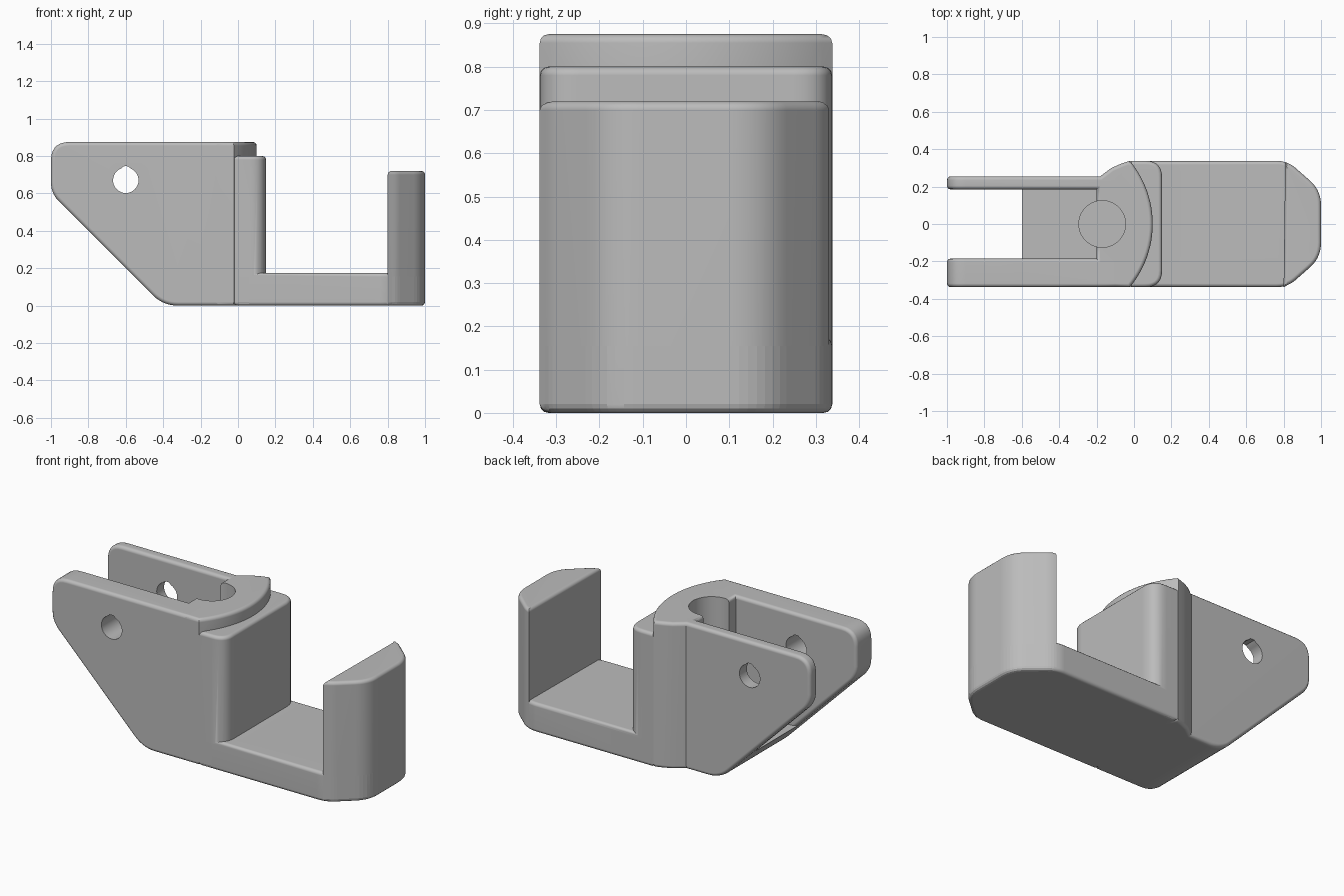
import bpy, bmesh, math
from mathutils import Vector

cube = bpy.data.objects.get("Cube")
if cube:
    bpy.data.objects.remove(cube, do_unlink=True)

grey = bpy.data.materials.new("plain grey")
grey.use_nodes = True
grey.diffuse_color = (0.5, 0.5, 0.5, 1)
grey.node_tree.nodes["Principled BSDF"].inputs["Base Color"].default_value = (0.5, 0.5, 0.5, 1)

W = 0.338      # half width
RIM = 0.02     # edge rounding


def rounded(corners, steps=7):
    """Outline from (u, v, radius) corners, each one eased over its radius."""
    out = []
    for i, (u, v, r) in enumerate(corners):
        p = Vector((u, v))
        if r == 0:
            out.append(p)
            continue
        a = Vector(corners[i - 1][:2])
        b = Vector(corners[(i + 1) % len(corners)][:2])
        a = p + (a - p).normalized() * r
        b = p + (b - p).normalized() * r
        for k in range(steps + 1):
            t = k / steps
            out.append(a * (1 - t) ** 2 + p * 2 * t * (1 - t) + b * t * t)
    return out


def prism(name, outline, axis, lo, hi, rim=RIM):
    """Extrude an outline along y or z and round the edges of both caps."""
    bm = bmesh.new()
    place = (lambda p, h: (p[0], p[1], h)) if axis == "z" else (lambda p, h: (p[0], h, p[1]))
    caps = []
    for h in (lo, hi):
        caps.append([bm.verts.new(place(p, h)) for p in outline])
    ends = [bm.faces.new(c) for c in caps]
    n = len(outline)
    for i in range(n):
        j = (i + 1) % n
        bm.faces.new((caps[0][i], caps[0][j], caps[1][j], caps[1][i]))
    bmesh.ops.recalc_face_normals(bm, faces=bm.faces[:])
    if rim:
        edges = [e for f in ends for e in f.edges]
        bmesh.ops.bevel(bm, geom=edges, offset=rim, segments=3, profile=0.5,
                        affect='EDGES', clamp_overlap=False)
        bmesh.ops.recalc_face_normals(bm, faces=bm.faces[:])
    mesh = bpy.data.meshes.new(name)
    bm.to_mesh(mesh)
    bm.free()
    mesh.materials.append(grey)
    obj = bpy.data.objects.new(name, mesh)
    bpy.context.collection.objects.link(obj)
    return obj


def circle(u, v, r, n=40):
    return [(u + r * math.cos(math.tau * i / n), v + r * math.sin(math.tau * i / n))
            for i in range(n)]


# Central core with an arched crown and a flared back side
arc_r = 0.528
half = math.asin(W / arc_r)
arch = [Vector((0.1 - arc_r + arc_r * math.cos(a), arc_r * math.sin(a)))
        for a in (half * (k / 12 - 1) for k in range(25))]
flare = [Vector(p) for p in ((-0.07, 0.322), (-0.12, 0.3), (-0.18, 0.255), (-0.2, 0.24))]
core = prism("bracket", [Vector((-0.2, -W))] + arch + flare, "z", 0, 0.875)

# Side arms and the floor between them
arm_side = rounded([(-1, 0.875, 0.1), (-1, 0.6, 0.06), (-0.4, 0, 0.08),
                    (-0.1, 0, 0), (-0.1, 0.875, 0)])
floor_side = rounded([(-0.6, 0.2, 0), (-0.4, 0, 0.08), (-0.1, 0, 0), (-0.1, 0.2, 0)])
parts = [
    prism("front_arm", arm_side, "y", -W, -0.185),
    prism("back_arm", arm_side, "y", 0.185, 0.255),
    prism("slot_floor", floor_side, "y", -0.25, 0.225, 0),
]

# Stepped block, base plate and end post
block_plan = rounded([(-0.02, -W, 0), (0.15, -W, 0.09), (0.15, W, 0.09), (-0.02, W, 0)])


def end_plan(start):
    return rounded([(start, -W, 0), (0.82, -W, 0.06 if start < 0.5 else 0.015),
                    (1, -0.18, 0.08), (1, 0.18, 0.08),
                    (0.82, W, 0.06 if start < 0.5 else 0.015), (start, W, 0)])


post_plan = [Vector((0.8, p.y)) if p.x < 0.8 else p for p in end_plan(0.0)]
post_plan = [p for i, p in enumerate(post_plan) if (p - post_plan[i - 1]).length > 0.012]
parts += [
    prism("step_block", block_plan, "z", 0, 0.8),
    prism("base_plate", end_plan(0.0), "z", 0, 0.175),
    prism("end_post", post_plan, "z", 0, 0.72),
]

# Cutters: round socket and the pin hole through both arms
pin = [(u, v + (0.008 if v > 0.735 else 0)) for u, v in circle(-0.6, 0.67, 0.068, 32)]
cutters = [
    prism("socket_cutter", circle(-0.17, 0, 0.125), "z", 0.1, 1, 0),
    prism("pin_cutter", pin, "y", -0.5, 0.5, 0),
]
for helper in cutters:
    helper.hide_render = True

# Merge the parts, then cut the holes
for helper in parts + cutters:
    mod = core.modifiers.new(helper.name, 'BOOLEAN')
    mod.object = helper
    mod.solver = 'EXACT'
    mod.operation = 'DIFFERENCE' if helper in cutters else 'UNION'
bpy.context.view_layer.update()
graph = bpy.context.evaluated_depsgraph_get()
merged = bpy.data.meshes.new_from_object(core.evaluated_get(graph))
core.modifiers.clear()
core.data = merged
for helper in parts + cutters:
    bpy.data.objects.remove(helper, do_unlink=True)

# Smooth shading with crisp corners
for o in bpy.context.selected_objects:
    o.select_set(False)
core.select_set(True)
bpy.context.view_layer.objects.active = core
bpy.ops.object.shade_smooth_by_angle(angle=math.radians(35))
weighted = core.modifiers.new("even_normals", 'WEIGHTED_NORMAL')
weighted.keep_sharp = True
